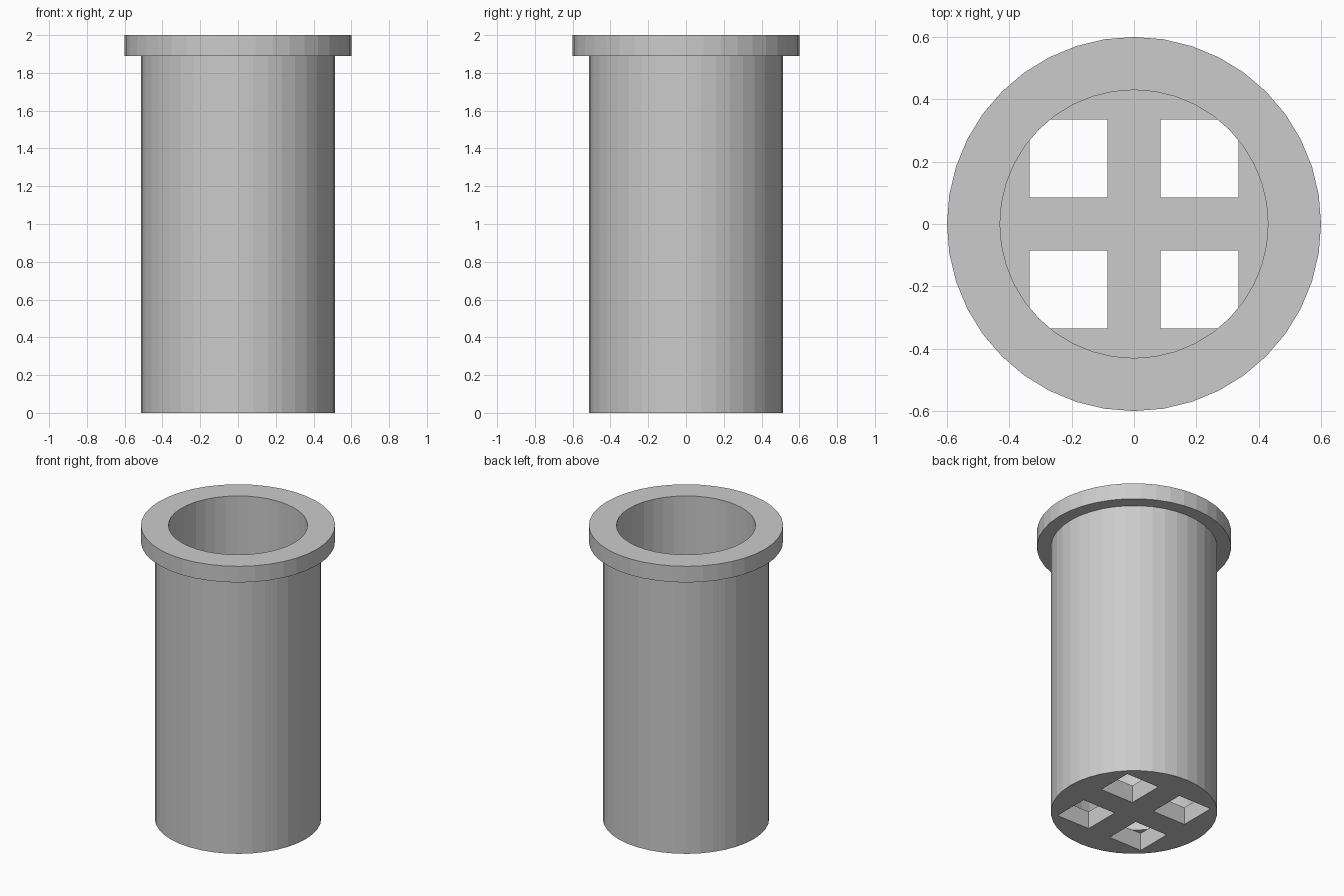
import bpy
import bmesh
from math import cos, sin, pi
from mathutils import Matrix

cube = bpy.data.objects.get("Cube")
if cube:
    bpy.data.objects.remove(cube, do_unlink=True)

SIDES = 40
HEIGHT, FLOOR, RIM = 2.0, 0.12, 0.11
R_RIM, R_BODY, R_BORE = 0.6, 0.514, 0.43
HOLE, HOLE_POS = 0.25, 0.21

grey = bpy.data.materials.new("light grey")
grey.use_nodes = True
colour = (0.6, 0.6, 0.6, 1)
grey.diffuse_color = colour
grey.node_tree.nodes["Principled BSDF"].inputs["Base Color"].default_value = colour


def make_object(name, bm):
    bmesh.ops.recalc_face_normals(bm, faces=bm.faces)
    mesh = bpy.data.meshes.new(name)
    bm.to_mesh(mesh)
    bm.free()
    mesh.materials.append(grey)
    obj = bpy.data.objects.new(name, mesh)
    bpy.context.collection.objects.link(obj)
    return obj


# Flanged cup: rings from the outer base up, over the rim and down the bore
profile = [(R_BODY, 0), (R_BODY, HEIGHT - RIM), (R_RIM, HEIGHT - RIM),
           (R_RIM, HEIGHT), (R_BORE, HEIGHT), (R_BORE, FLOOR)]
bm = bmesh.new()
rings = [[bm.verts.new((r * cos(2 * pi * i / SIDES), r * sin(2 * pi * i / SIDES), z))
          for i in range(SIDES)] for r, z in profile]
for low, high in zip(rings, rings[1:]):
    for i in range(SIDES):
        j = (i + 1) % SIDES
        bm.faces.new((low[i], low[j], high[j], high[i]))
bm.faces.new(rings[0])
bm.faces.new(rings[-1])
cup = make_object("flanged_cup", bm)

# Four square drain holes through the floor
bm = bmesh.new()
top, bottom = FLOOR + 0.001, -0.1
for sx in (-1, 1):
    for sy in (-1, 1):
        place = Matrix.Translation((sx * HOLE_POS, sy * HOLE_POS, (top + bottom) / 2))
        bmesh.ops.create_cube(bm, size=1, matrix=place @ Matrix.Diagonal((HOLE, HOLE, top - bottom, 1)))
cutter = make_object("drain_hole_cutter", bm)
cutter.hide_render = True

cut = cup.modifiers.new("drain holes", 'BOOLEAN')
cut.operation = 'DIFFERENCE'
cut.solver = 'EXACT'
cut.object = cutter

# Bake the holes and drop the cutter
bpy.context.view_layer.update()
baked = bpy.data.meshes.new_from_object(cup.evaluated_get(bpy.context.evaluated_depsgraph_get()))
cup.modifiers.clear()
cup.data = baked
bpy.data.objects.remove(cutter, do_unlink=True)
